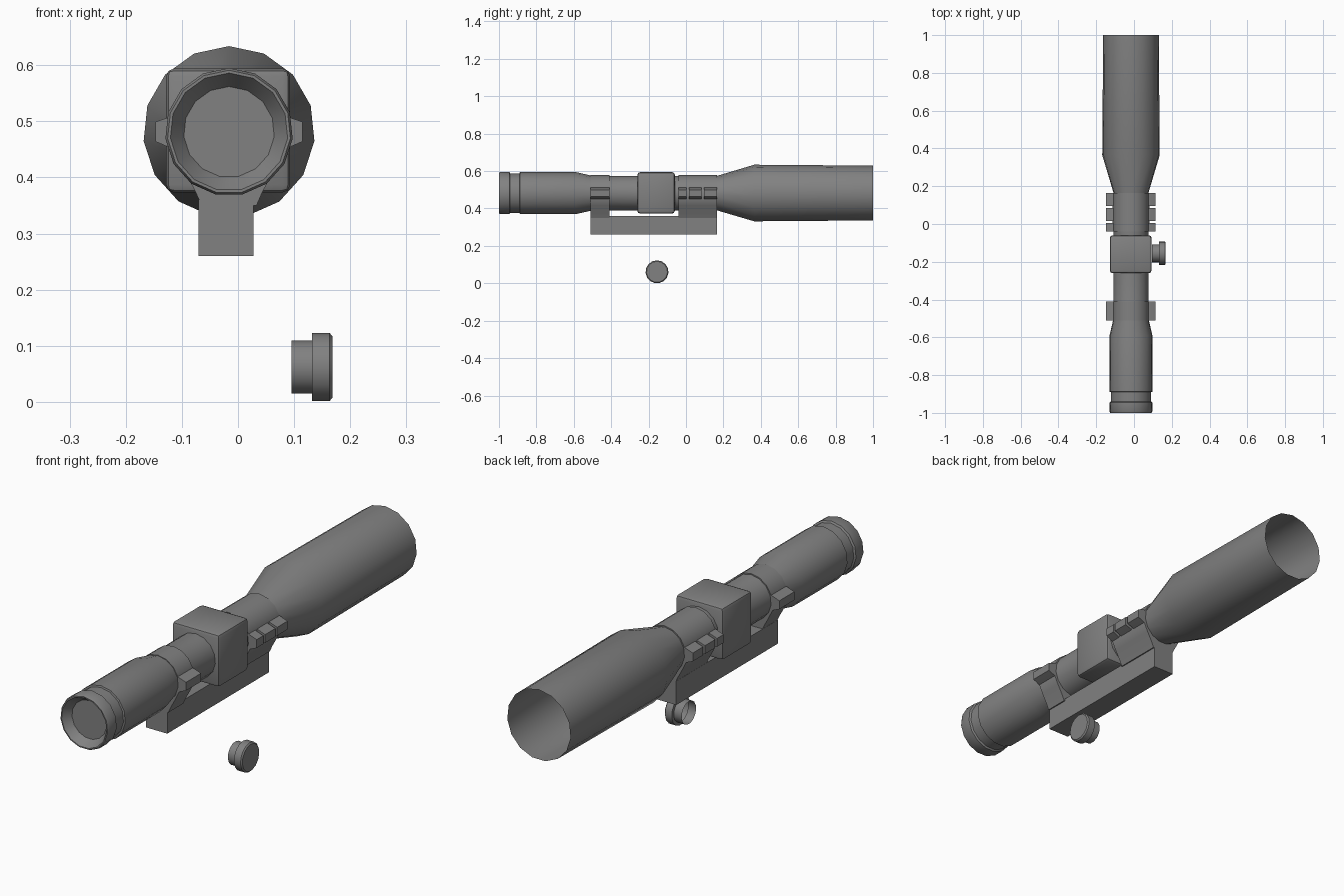
import bpy, bmesh, math
from mathutils import Vector

cube = bpy.data.objects.get("Cube")
if cube:
    bpy.data.objects.remove(cube, do_unlink=True)

AXIS_X, AXIS_Z = -0.016, 0.481
SIDES = 15

grey = bpy.data.materials.new("gunmetal grey")
grey.use_nodes = True
colour = (0.22, 0.22, 0.22, 1)
grey.diffuse_color = colour
grey.node_tree.nodes["Principled BSDF"].inputs["Base Color"].default_value = colour


def finish(bm, name, recalc=True):
    if recalc:
        bmesh.ops.recalc_face_normals(bm, faces=bm.faces[:])
    mesh = bpy.data.meshes.new(name)
    bm.to_mesh(mesh)
    bm.free()
    mesh.materials.append(grey)
    obj = bpy.data.objects.new(name, mesh)
    bpy.context.collection.objects.link(obj)
    bpy.ops.object.select_all(action='DESELECT')
    obj.select_set(True)
    bpy.context.view_layer.objects.active = obj
    bpy.ops.object.shade_smooth_by_angle(angle=math.radians(32))
    return obj


def revolve(name, profile, centre, along_x=False):
    """Spin (position, radius) pairs about the y or x axis; the first ring is capped."""
    bm = bmesh.new()
    rings = []
    for pos, r in profile:
        ring = []
        for i in range(SIDES):
            a = math.tau * i / SIDES
            side, up = r * math.sin(a), r * math.cos(a)
            offset = Vector((pos, side, up) if along_x else (side, pos, up))
            ring.append(bm.verts.new(Vector(centre) + offset))
        rings.append(ring)
    for a, b in zip(rings, rings[1:]):
        for i in range(SIDES):
            j = (i + 1) % SIDES
            bm.faces.new((a[i], a[j], b[j], b[i]))
    bm.faces.new(rings[0])
    return finish(bm, name)


def box(name, lo, hi, bevel=0):
    bm = bmesh.new()
    bmesh.ops.create_cube(bm, size=1)
    for v in bm.verts:
        v.co = [l + (c + 0.5) * (h - l) for c, l, h in zip(v.co, lo, hi)]
    if bevel:
        bmesh.ops.bevel(bm, geom=bm.edges[:], offset=bevel, segments=2,
                        profile=0.5, affect='EDGES')
    return finish(bm, name)


def extrude(name, outline, y0, y1):
    """Extrude an x-z outline along y."""
    bm = bmesh.new()
    face = bm.faces.new([bm.verts.new((x, y0, z)) for x, z in outline])
    out = bmesh.ops.extrude_face_region(bm, geom=[face])
    moved = [g for g in out["geom"] if isinstance(g, bmesh.types.BMVert)]
    bmesh.ops.translate(bm, verts=moved, vec=(0, y1 - y0, 0))
    return finish(bm, name)


# Scope tube: recessed eyepiece lens, grooved ocular, slim tube, open bell
revolve("scope_tube", [
    (-0.965, 0.081), (-1.0, 0.105), (-1.0, 0.110), (-0.992, 0.114),
    (-0.945, 0.114), (-0.94, 0.107), (-0.89, 0.107), (-0.888, 0.114),
    (-0.59, 0.114), (-0.50, 0.093), (0.165, 0.093), (0.365, 0.153),
    (1.0, 0.148)], (AXIS_X, 0, AXIS_Z))

# Turret housing
box("turret_housing", (-0.128, -0.26, 0.373), (0.093, -0.06, 0.594), 0.014)

# Mount rail
box("mount_rail", (-0.07, -0.51, 0.26), (0.028, 0.165, 0.36))

# Clamp rings: saddle flaring up from the rail, rounded cap on top
saddle = [(0.049, 0.35), (0.060, 0.375), (0.082, 0.415), (0.099, 0.45)]
cap = [(0.098 * math.cos(a), AXIS_Z + 0.098 * math.sin(a))
       for a in (math.radians(d) for d in range(18, 91, 24))]
half = saddle + cap
outline = ([(AXIS_X + x, z) for x, z in half]
           + [(AXIS_X - x, z) for x, z in reversed(half[:-1])])
for name, y0, y1 in (("front_ring", -0.51, -0.41), ("rear_ring", -0.04, 0.165)):
    extrude(name, outline, y0, y1)

# Clamp ears on both sides, split by narrow slots on the rear ring
ear = [(0.085, 0.445), (0.099, 0.45), (0.131, 0.464),
       (0.131, 0.499), (0.094, 0.512), (0.085, 0.512)]
for name, y0, y1 in (("front_ear", -0.51, -0.41), ("rear_ear_a", -0.04, 0.004),
                     ("rear_ear_b", 0.016, 0.084), ("rear_ear_c", 0.096, 0.165)):
    for side, s in (("left", 1), ("right", -1)):
        extrude(f"{name}_{side}", [(AXIS_X + s * x, z) for x, z in ear], y0, y1)

# Loose adjustment knob: hollow collar with a wider chamfered head
revolve("adjustment_knob", [
    (0.168, 0.056), (0.163, 0.0615), (0.132, 0.0615), (0.132, 0.048),
    (0.095, 0.048)], (0, -0.155, 0.0615), along_x=True)
